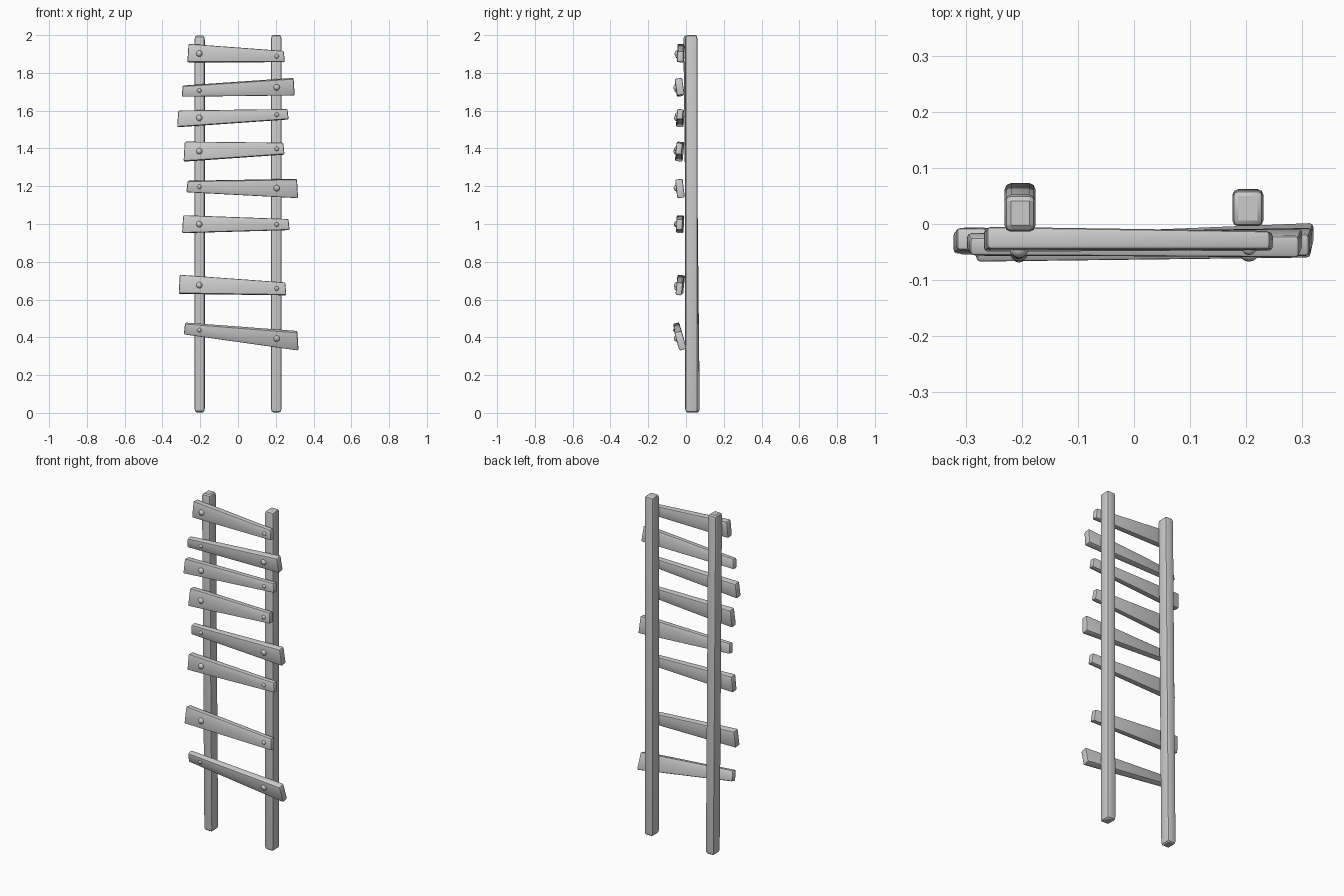
import bpy, bmesh
from math import sin, cos
from mathutils import Vector

if "Cube" in bpy.data.objects:
    bpy.data.objects.remove(bpy.data.objects["Cube"])

FACES = [(0, 1, 2, 3), (7, 6, 5, 4), (0, 4, 5, 1), (1, 5, 6, 2), (2, 6, 7, 3), (3, 7, 4, 0)]


def finish(name, bm):
    bmesh.ops.recalc_face_normals(bm, faces=bm.faces)
    me = bpy.data.meshes.new(name)
    bm.to_mesh(me)
    bm.free()
    ob = bpy.data.objects.new(name, me)
    bpy.context.collection.objects.link(ob)
    bpy.ops.object.select_all(action='DESELECT')
    ob.select_set(True)
    bpy.context.view_layer.objects.active = ob
    bpy.ops.object.shade_smooth_by_angle(angle=0.52)
    return ob


def bevelled_beam(name, end_a, end_b, bevel, stretch=1.0):
    """Box joining two four-point ends, with rounded edges; stretch lengthens end chamfers."""
    bm = bmesh.new()
    vs = [bm.verts.new(Vector((p[0], p[1], p[2] / stretch))) for p in end_a + end_b]
    for f in FACES:
        bm.faces.new([vs[i] for i in f])
    bmesh.ops.recalc_face_normals(bm, faces=bm.faces)
    bmesh.ops.bevel(bm, geom=bm.edges[:], offset=bevel, segments=2, profile=0.5, affect='EDGES')
    for v in bm.verts:
        v.co.z *= stretch
    return finish(name, bm)


def post_end(x, y0, y1, z):
    h = 0.0275
    return [(x - h, y0, z), (x + h, y0, z), (x + h, y1, z), (x - h, y1, z)]


# upright posts, the left one leaning slightly
bevelled_beam("left_post", post_end(-0.203, 0.008, 0.073, 0.003), post_end(-0.203, -0.014, 0.052, 1.997), 0.011, 2.0)
bevelled_beam("right_post", post_end(0.203, -0.004, 0.062, 0.003), post_end(0.203, -0.004, 0.06, 2.0), 0.010, 1.8)


def rung_end(x, top, bottom, y, t, roll):
    zc, h = (top + bottom) / 2, (top - bottom) / 2
    pts = []
    for a, b in ((-1, -1), (1, -1), (1, 1), (-1, 1)):
        dy, dz = a * t / 2, b * h
        slant = 0.006 * b * (1 if x < 0 else -1)
        pts.append((x + slant * 0.5, y + dy * cos(roll) - dz * sin(roll), zc + dz * cos(roll) + dy * sin(roll)))
    return pts


def bolt(name, x, y, z, r):
    bm = bmesh.new()
    bmesh.ops.create_uvsphere(bm, u_segments=12, v_segments=8, radius=1)
    for v in bm.verts:
        v.co = Vector((x + v.co.x * r, y + v.co.z * r * 0.9, z + v.co.y * r))
    finish(name, bm)


# rungs: left x, top, bottom; right x, top, bottom; left y, right y, roll
RUNGS = [
    (-0.265, 1.953, 1.856, 0.245, 1.916, 1.857, -0.027, -0.030, -0.05),
    (-0.295, 1.732, 1.675, 0.297, 1.772, 1.682, -0.036, -0.034, 0.15),
    (-0.319, 1.600, 1.513, 0.265, 1.608, 1.554, -0.030, -0.032, -0.08),
    (-0.285, 1.435, 1.331, 0.243, 1.430, 1.368, -0.033, -0.037, -0.10),
    (-0.270, 1.228, 1.169, 0.315, 1.238, 1.138, -0.036, -0.032, 0.12),
    (-0.293, 1.046, 0.952, 0.270, 1.026, 0.968, -0.031, -0.035, -0.05),
    (-0.311, 0.730, 0.631, 0.253, 0.690, 0.623, -0.030, -0.036, -0.10),
    (-0.283, 0.477, 0.417, 0.317, 0.432, 0.332, -0.045, -0.029, 0.27),
]
for i, (xl, tl, bl, xr, tr, br, yl, yr, roll) in enumerate(RUNGS, 1):
    big_left = (tl - bl) > (tr - br)
    t_l, t_r = (0.040, 0.033) if big_left else (0.033, 0.040)
    bevelled_beam(f"rung_{i}", rung_end(xl, tl, bl, yl, t_l, roll), rung_end(xr, tr, br, yr, t_r, roll), 0.007)
    # domed bolt heads over both posts, larger on the wide end
    for side, x in (("left", -0.205), ("right", 0.205)):
        f = (x - xl) / (xr - xl)
        z = ((tl + bl) * (1 - f) + (tr + br) * f) / 2
        y = yl + (yr - yl) * f - (t_l + (t_r - t_l) * f) / 2
        r = 0.017 if (side == "left") == big_left else 0.012
        bolt(f"rung_{i}_bolt_{side}", x, y + 0.002, z, r)
